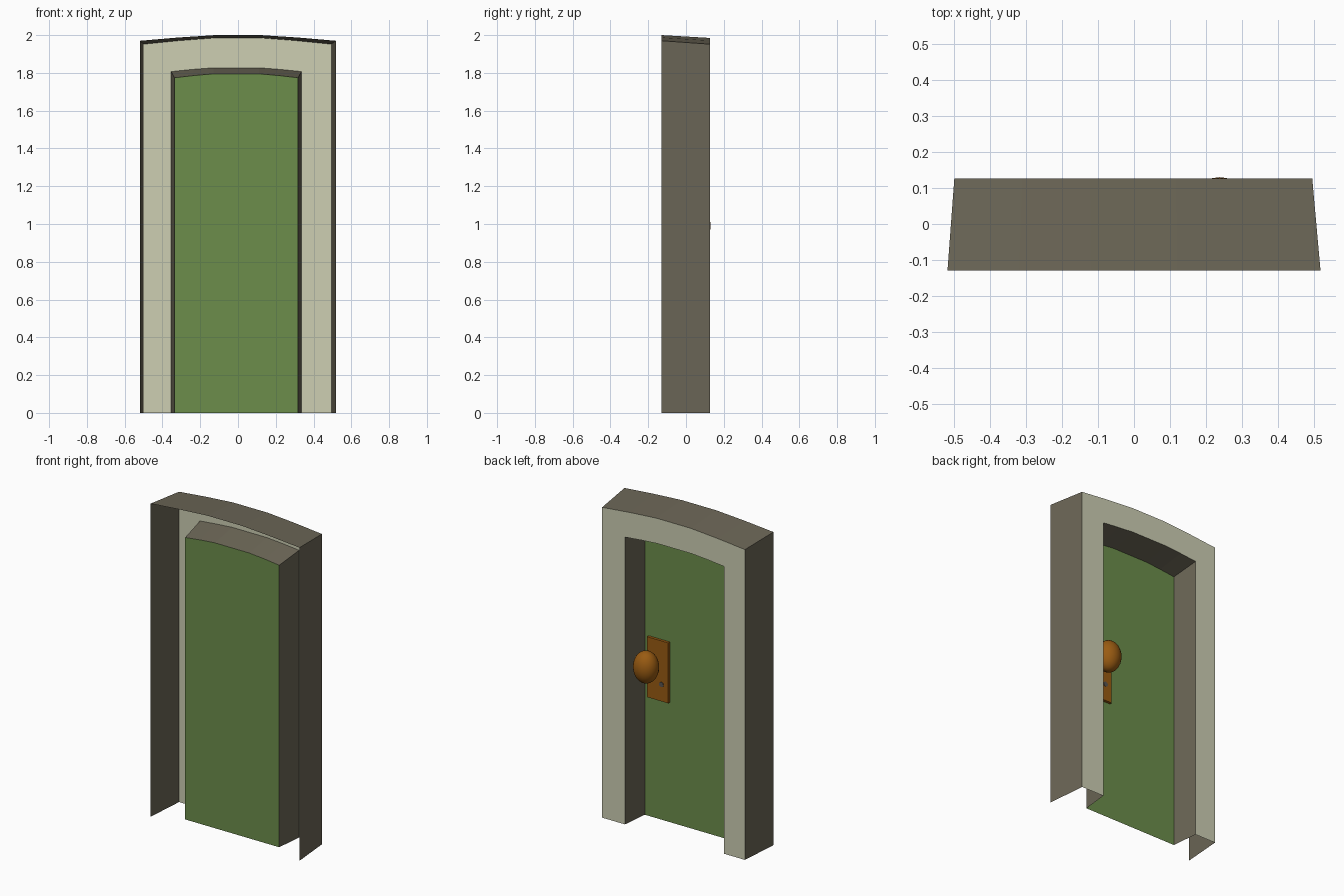
import bpy, bmesh, math

if "Cube" in bpy.data.objects:
    bpy.data.objects.remove(bpy.data.objects["Cube"])


def material(name, rgb):
    m = bpy.data.materials.new(name)
    m.diffuse_color = (*rgb, 1)
    m.use_nodes = True
    m.node_tree.nodes["Principled BSDF"].inputs["Base Color"].default_value = m.diffuse_color
    return m


TRIM = material("pale stone trim", (0.61, 0.62, 0.45))
FRAME = material("grey brown frame", (0.15, 0.135, 0.095))
GREEN = material("green door", (0.15, 0.27, 0.07))
BRASS = material("orange brass", (0.32, 0.105, 0.006))
DARK = material("keyhole grey", (0.10, 0.09, 0.08))


def arch(cx, half, y, spring, crown):
    """Open arch outline running from the right foot over the top to the left foot."""
    rise = crown - spring
    right = [(half, 0), (half, spring),
             (half * 0.5 + 0.06, spring + 0.57 * rise), (0.12, crown)]
    left = [(-x, z) for x, z in reversed(right)]
    return [(cx + x, y, z) for x, z in right + left]


def finish(name, bm, mat):
    me = bpy.data.meshes.new(name)
    bm.to_mesh(me)
    bm.free()
    me.materials.append(mat)
    ob = bpy.data.objects.new(name, me)
    bpy.context.collection.objects.link(ob)
    return ob


def bridge(name, a, b, mat):
    """Strip of quads between two arch outlines."""
    bm = bmesh.new()
    va, vb = ([bm.verts.new(p) for p in ring] for ring in (a, b))
    for i in range(len(va) - 1):
        bm.faces.new((va[i], va[i + 1], vb[i + 1], vb[i]))
    return finish(name, bm, mat)


# Arch outlines
outer_front = arch(0, 0.518, -0.129, 1.97, 2.0)
outer_back = arch(-0.002, 0.497, 0.127, 1.952, 1.985)
opening = arch(-0.009, 0.345, 0.127, 1.807, 1.827)
door_edge = arch(-0.009, 0.327, -0.045, 1.774, 1.795)

# Frame shell, open at the front and at the foot
bridge("outer_frame", outer_back, outer_front, FRAME)
bridge("face_trim", opening, outer_back, TRIM)
bridge("door_reveal", door_edge, opening, FRAME)

# Door panel
bm = bmesh.new()
bm.faces.new([bm.verts.new(p) for p in reversed(door_edge)])
finish("door_panel", bm, GREEN)

# Lock plate
bpy.ops.mesh.primitive_cube_add(size=1, location=(0.217, -0.036, 0.944))
plate = bpy.context.object
plate.name = "lock_plate"
plate.scale = (0.147, 0.017, 0.38)
plate.data.materials.append(BRASS)

# Keyhole as a thin disc
bpy.ops.mesh.primitive_cylinder_add(vertices=8, radius=0.016, depth=0.004,
                                    location=(0.19, -0.026, 0.86),
                                    rotation=(math.pi / 2, 0, 0))
keyhole = bpy.context.object
keyhole.name = "keyhole"
keyhole.data.materials.append(DARK)

# Knob and its short stem
bpy.ops.mesh.primitive_cylinder_add(vertices=12, radius=0.025, depth=0.05,
                                    location=(0.238, -0.015, 0.99),
                                    rotation=(math.pi / 2, 0, 0))
stem = bpy.context.object
stem.name = "knob_stem"
stem.data.materials.append(BRASS)
bpy.ops.mesh.primitive_uv_sphere_add(segments=24, ring_count=14, radius=1,
                                     location=(0.238, 0.057, 0.99))
knob = bpy.context.object
knob.name = "door_knob"
knob.scale = (0.076, 0.073, 0.099)
knob.data.materials.append(BRASS)
bpy.ops.object.shade_smooth()
